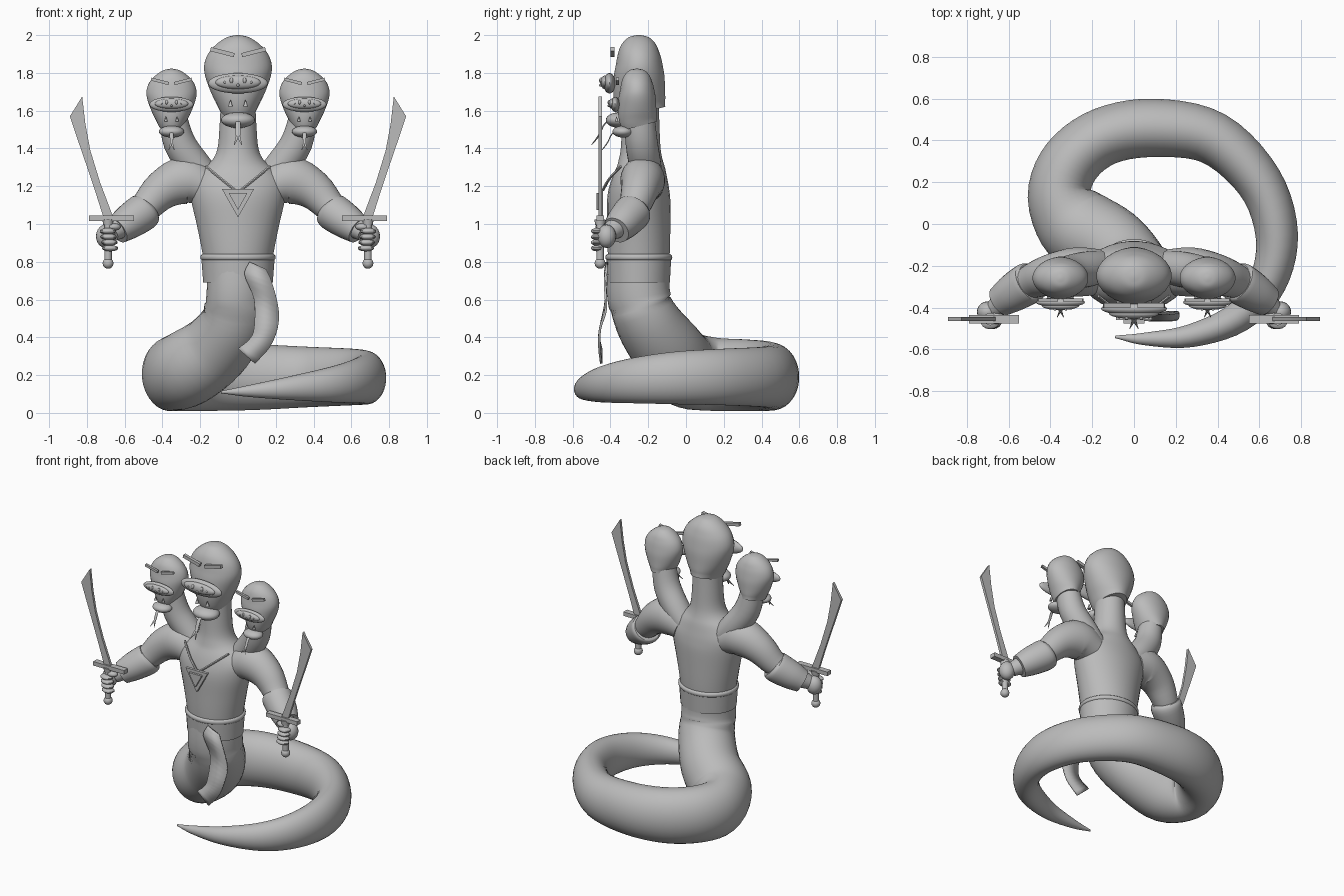
import bpy, bmesh, math
from mathutils import Vector, Matrix

cube = bpy.data.objects.get("Cube")
if cube:
    bpy.data.objects.remove(cube, do_unlink=True)

GREY = (0.5, 0.5, 0.5, 1)
clay = bpy.data.materials.new("clay grey")
clay.use_nodes = True
clay.diffuse_color = GREY
clay.node_tree.nodes["Principled BSDF"].inputs["Base Color"].default_value = GREY


def finish(name, bm, angle=45):
    bmesh.ops.recalc_face_normals(bm, faces=bm.faces)
    mesh = bpy.data.meshes.new(name)
    bm.to_mesh(mesh)
    bm.free()
    ob = bpy.data.objects.new(name, mesh)
    bpy.context.collection.objects.link(ob)
    mesh.materials.append(clay)
    bpy.ops.object.select_all(action='DESELECT')
    ob.select_set(True)
    bpy.context.view_layer.objects.active = ob
    bpy.ops.object.shade_smooth_by_angle(angle=math.radians(angle))
    return ob


def spline(pts, steps):
    """Catmull-Rom through tuples of any length."""
    v = [Vector(p) for p in pts]
    v = [v[0] * 2 - v[1]] + v + [v[-1] * 2 - v[-2]]
    out = []
    for i in range(1, len(v) - 2):
        a, b, c, d = v[i - 1:i + 3]
        for k in range(steps):
            t = k / steps
            out.append((b * 2 + (c - a) * t + (a * 2 - b * 5 + c * 4 - d) * t * t
                        + (b * 3 - a - c * 3 + d) * t ** 3) * 0.5)
    return out + [v[-2]]


def loft(name, pts, up=(0, 1, 0), sides=28, steps=4, side0=(1, 0, 0), angle=45):
    """Elliptical tube; each point is x, y, z, radius across, radius along up."""
    rows = spline(pts, steps)
    bm = bmesh.new()
    rings = []
    for i, row in enumerate(rows):
        p, q = rows[max(i - 1, 0)], rows[min(i + 1, len(rows) - 1)]
        t = (Vector(q[:3]) - Vector(p[:3])).normalized()
        a = t.cross(Vector(up))
        if a.length < 0.3:
            a = Vector(side0)
            a -= t * a.dot(t)
        a.normalize()
        b = a.cross(t)
        ra, rb = max(row[3], 0.002), max(row[4], 0.002)
        ring = []
        for k in range(sides):
            w = math.tau * (k + 0.5) / sides
            ring.append(bm.verts.new(Vector(row[:3]) + a * ra * math.cos(w) + b * rb * math.sin(w)))
        rings.append(ring)
    for r, s in zip(rings, rings[1:]):
        for k in range(sides):
            j = (k + 1) % sides
            bm.faces.new((r[k], r[j], s[j], s[k]))
    bm.faces.new(rings[0])
    bm.faces.new(rings[-1])
    return finish(name, bm, angle)


def ball(name, loc, size, seg=20):
    bm = bmesh.new()
    bmesh.ops.create_uvsphere(bm, u_segments=seg, v_segments=seg // 2, radius=1)
    bm.transform(Matrix.Translation(loc) @ Matrix.Diagonal((*size, 1)))
    return finish(name, bm)


def box(name, loc, size, tilt=0):
    bm = bmesh.new()
    bmesh.ops.create_cube(bm, size=1)
    bm.transform(Matrix.Translation(loc) @ Matrix.Rotation(tilt, 4, 'Y') @ Matrix.Diagonal((*size, 1)))
    return finish(name, bm, 30)


def cone(name, loc, r1, r2, depth, seg=16):
    bm = bmesh.new()
    bmesh.ops.create_cone(bm, cap_ends=True, segments=seg, radius1=r1, radius2=r2, depth=depth)
    bm.transform(Matrix.Translation(loc))
    return finish(name, bm)


def plate(name, pts, y, thick):
    """Flat outline of x, z points given some depth along y."""
    bm = bmesh.new()
    face = bm.faces.new([bm.verts.new((x, y - thick / 2, z)) for x, z in pts])
    new = bmesh.ops.extrude_face_region(bm, geom=[face])["geom"]
    bmesh.ops.translate(bm, vec=(0, thick, 0), verts=[g for g in new if isinstance(g, bmesh.types.BMVert)])
    return finish(name, bm, 30)


# Coiled tail
loft("coiled_tail", [
    (0, -.25, .80, .17, .16), (0, -.25, .62, .175, .16), (-.02, -.2, .48, .18, .17),
    (-.12, -.1, .34, .19, .19), (-.27, -.01, .235, .193, .203), (-.355, .14, .205, .155, .195),
    (-.30, .30, .2, .145, .19), (-.14, .42, .195, .14, .185), (.1, .46, .19, .14, .175),
    (.38, .41, .19, .128, .16), (.6, .2, .19, .112, .15), (.683, -.05, .185, .102, .14),
    (.64, -.28, .17, .09, .12), (.5, -.445, .15, .075, .095), (.27, -.535, .13, .055, .062),
    (.05, -.55, .115, .03, .03), (-.09, -.54, .11, .006, .006)],
    up=(0, 0, 1), side0=(.7, .7, 0), sides=32, steps=5)

# Torso and main neck
loft("torso", [
    (0, -.25, .72, .17, .155), (0, -.25, .85, .19, .165), (0, -.25, 1.0, .22, .168),
    (0, -.25, 1.13, .25, .168), (0, -.245, 1.21, .255, .155), (0, -.24, 1.28, .205, .135),
    (0, -.24, 1.335, .14, .118), (0, -.24, 1.4, .109, .106), (0, -.24, 1.52, .098, .1),
    (0, -.24, 1.68, .09, .095)], sides=32)

# Belt band with a rolled top edge
loft("belt_band", [(0, -.25, .69, .185, .165), (0, -.25, .81, .194, .172)], sides=36, steps=1)
loft("belt_roll", [(0, -.25, .808, .19, .168), (0, -.25, .815, .199, .177),
                   (0, -.25, .832, .199, .177), (0, -.25, .84, .19, .168)], sides=36, steps=2)

# Hanging sash ribbon
left = [(.06, -.425, .80), (.035, -.435, .73), (.085, -.43, .6), (.085, -.46, .45), (.06, -.465, .39), (0, -.455, .34)]
right = [(.15, -.425, .76), (.18, -.435, .69), (.215, -.43, .55), (.21, -.46, .45), (.17, -.465, .35), (.09, -.455, .26)]
bm = bmesh.new()
rows = [(bm.verts.new(p), bm.verts.new(q)) for p, q in zip(spline(left, 4), spline(right, 4))]
for (a, b), (c, d) in zip(rows, rows[1:]):
    bm.faces.new((a, b, d, c))
sash = finish("sash", bm)
sash.modifiers.new("thickness", 'SOLIDIFY').thickness = 0.012

# Chest pendant with straps
plate("pendant", [(-.085, 1.185), (.085, 1.185), (0, 1.035)], -.45, .02)
plate("pendant_inset", [(-.05, 1.165), (.05, 1.165), (0, 1.075)], -.465, .02)
for s in (-1, 1):
    loft("pendant_strap", [(s * .17, -.345, 1.305, .008, .008), (s * .09, -.405, 1.24, .008, .008),
                           (s * .015, -.44, 1.18, .008, .008)], sides=6)


def serpent_head(prefix, cx, cy, top, s):
    def at(x, y, z):
        return (cx + x * s, cy + y * s, top + z * s)

    def size(*v):
        return [k * s for k in v]

    # Hooded skull, rounded above and tapering to the chin
    shape = [(0, 0, .01, .01), (0, -.012, .06, .055), (0, -.05, .117, .092), (0, -.1, .16, .112),
             (.002, -.16, .18, .125), (.002, -.22, .174, .135), (.002, -.3, .145, .138),
             (.008, -.36, .115, .135), (.02, -.41, .09, .125)]
    loft(prefix + "_skull", [(*at(0, y, z), a * s, b * s) for y, z, a, b in shape])

    # Snout saucer, muzzle and nostrils
    ball(prefix + "_snout", at(0, -.155, -.255), size(.158, .032, .054), 28)
    ball(prefix + "_muzzle", at(0, -.178, -.25), size(.12, .026, .036), 24)
    ball(prefix + "_nose_tip", at(0, -.203, -.265), size(.008, .008, .008), 10)
    for k in (-1, 1):
        ball(prefix + "_nostril", at(k * .035, -.2, -.24), size(.01, .01, .016), 10)
        ball(prefix + "_whisker_spot", at(k * .07, -.195, -.25), size(.007, .008, .007), 10)
        cone(prefix + "_fang", at(k * .04, -.145, -.36), .013 * s, .001, .036 * s, 10)
        box(prefix + "_brow", at(k * .083, -.14, -.09), size(.13, .022, .022), -k * .25)

    # Lower jaw and forked tongue
    ball(prefix + "_jaw", at(0, -.1, -.45), size(.09, .075, .042), 24)
    loft(prefix + "_tongue", [(*at(0, -.13, -.43), .014 * s, .004 * s), (*at(0, -.18, -.47), .014 * s, .004 * s),
                              (*at(0, -.21, -.53), .013 * s, .004 * s)], sides=8)
    for k in (-1, 1):
        loft(prefix + "_tongue_fork", [(*at(0, -.205, -.52), .008 * s, .004 * s),
                                       (*at(k * .008, -.225, -.55), .007 * s, .004 * s),
                                       (*at(k * .02, -.25, -.58), .001, .001)], sides=8)


serpent_head("main_head", 0, -.25, 2.0, 1)

for s, side in ((1, "left"), (-1, "right")):
    # Side neck and head
    serpent_head(side + "_head", s * .352, -.26, 1.822, .74)
    loft(side + "_neck", [(s * .13, -.21, 1.2, .075, .08), (s * .22, -.215, 1.3, .085, .085),
                          (s * .31, -.235, 1.43, .085, .085), (s * .35, -.25, 1.6, .07, .08)])

    # Arm and forearm cuff
    loft(side + "_arm", [(s * .17, -.23, 1.2, .1, .11), (s * .28, -.23, 1.232, .126, .118),
                         (s * .40, -.245, 1.18, .105, .1), (s * .50, -.28, 1.08, .08, .08),
                         (s * .6, -.35, 1.0, .065, .065), (s * .67, -.41, .95, .045, .045)])
    loft(side + "_cuff", [(s * .485, -.27, 1.08, .086, .086), (s * .505, -.283, 1.062, .1, .1),
                          (s * .58, -.33, 1.01, .092, .092), (s * .64, -.37, .967, .075, .075)])

    # Fist closed round the grip
    gx, gy = s * .688, -.455
    ball(side + "_palm", (s * .7, -.42, .935), (.052, .05, .062))
    ball(side + "_thumb", (s * .66, -.45, .985), (.04, .03, .02), 14)
    for i in range(4):
        ball(side + "_finger", (s * (.677 + .004 * i), -.47, .872 + .03 * i), (.045, .034, .017), 14)

    # Curved sword
    ball(side + "_pommel", (gx, gy, .792), (.029, .029, .029), 16)
    cone(side + "_grip", (gx, gy, .92), .02, .02, .23)
    box(side + "_guard", (s * .67, gy, 1.03), (.24, .04, .028))
    cone(side + "_collar", (gx, gy, 1.01), .026, .03, .03)
    blade = [(.662, 1.04), (.714, 1.04), (.755, 1.17), (.802, 1.31), (.85, 1.45),
             (.89, 1.57), (.825, 1.675), (.808, 1.53), (.782, 1.39), (.73, 1.22)]
    plate(side + "_blade", [(s * x, z) for x, z in blade], gy, .018)
